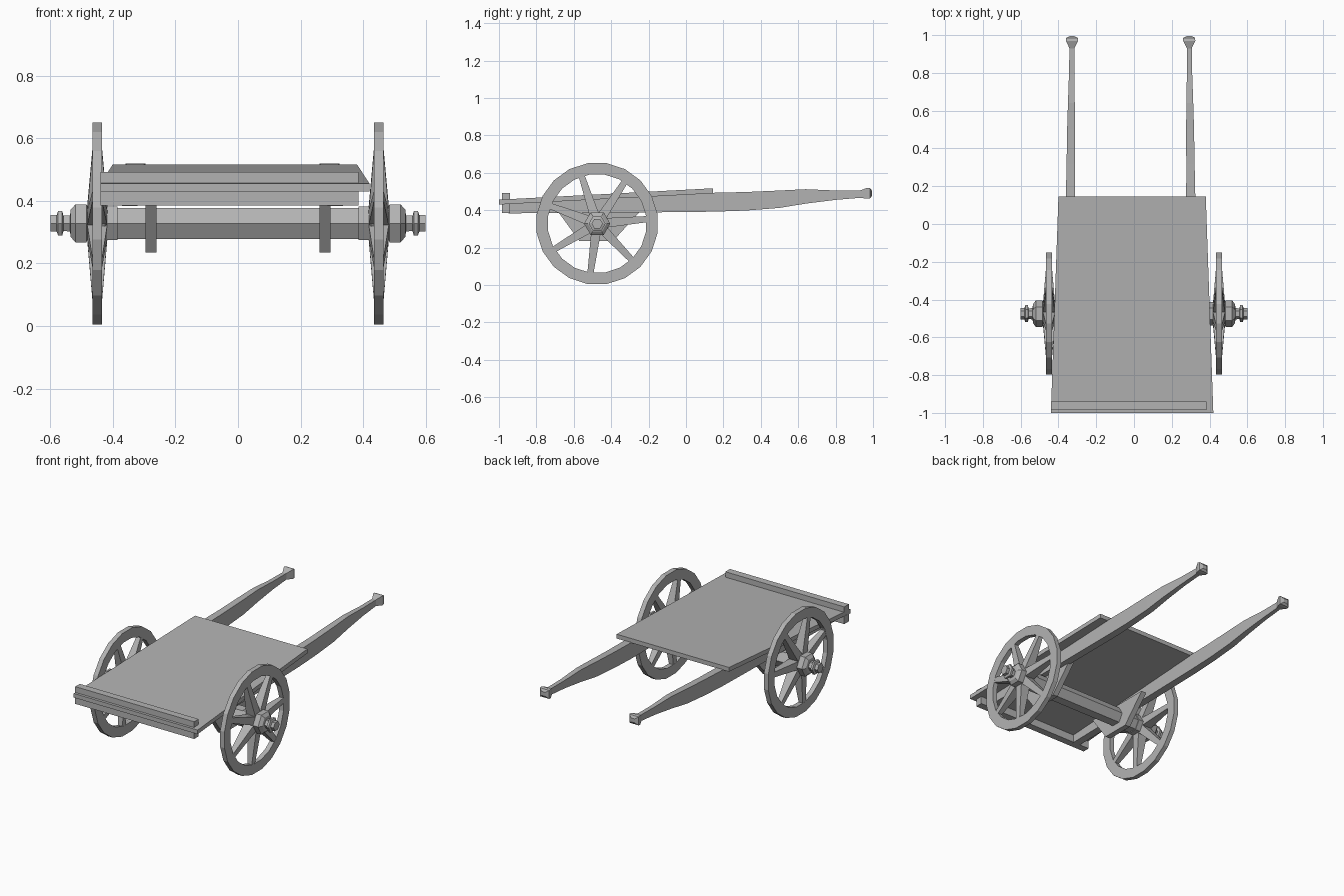
import bpy, bmesh
from math import sin, cos, pi, radians

if "Cube" in bpy.data.objects:
    bpy.data.objects.remove(bpy.data.objects["Cube"])

grey = bpy.data.materials.new("plain_grey")
grey.use_nodes = True
COLOUR = (0.45, 0.45, 0.45, 1)
grey.diffuse_color = COLOUR
grey.node_tree.nodes["Principled BSDF"].inputs["Base Color"].default_value = COLOUR

AXLE_Y, AXLE_Z = -0.475, 0.328
WHEEL_X = 0.45


def loft(name, rings, closed=False):
    """Bridge a list of equal-length point rings into a solid."""
    bm = bmesh.new()
    loops = [[bm.verts.new(p) for p in ring] for ring in rings]
    n = len(loops[0])
    pairs = list(zip(loops, loops[1:]))
    if closed:
        pairs.append((loops[-1], loops[0]))
    else:
        bm.faces.new(loops[0])
        bm.faces.new(loops[-1])
    for a, b in pairs:
        for i in range(n):
            j = (i + 1) % n
            bm.faces.new((a[i], a[j], b[j], b[i]))
    bmesh.ops.recalc_face_normals(bm, faces=bm.faces)
    mesh = bpy.data.meshes.new(name)
    bm.to_mesh(mesh)
    bm.free()
    mesh.materials.append(grey)
    obj = bpy.data.objects.new(name, mesh)
    bpy.context.collection.objects.link(obj)
    return obj


def section(y, x0, x1, z0, z1):
    """Rectangle across the y axis."""
    return [(x0, y, z0), (x1, y, z0), (x1, y, z1), (x0, y, z1)]


def box(name, x0, x1, y0, y1, z0, z1):
    return loft(name, [section(y0, x0, x1, z0, z1), section(y1, x0, x1, z0, z1)])


def polar(x, r, a, side=0.0):
    """Point at radius r and angle a about the axle, shifted sideways."""
    return (x, AXLE_Y + r * cos(a) - side * sin(a), AXLE_Z + r * sin(a) + side * cos(a))


def turned(name, profile, sides, closed=False):
    """Faceted shape turned about the axle from (x, radius) points."""
    rings = [[polar(x, r, 2 * pi * (i + 0.5) / sides + pi / 2) for i in range(sides)]
             for x, r in profile]
    return loft(name, rings, closed)


# Sloping tapered platform
loft("platform", [section(-1.0, -0.44, 0.42, 0.43, 0.456),
                  section(0.145, -0.40, 0.38, 0.49, 0.517)])

# Cross boards at the rear edge, above and below the platform
box("upper_cross_board", -0.44, 0.385, -0.985, -0.94, 0.45, 0.493)
box("lower_cross_board", -0.44, 0.385, -0.985, -0.94, 0.385, 0.434)

# Long shafts running under the platform and ending in knobbed grips
#         y, half width, bottom, top
shaft = [(-0.95, 0.024, 0.383, 0.435), (-0.2, 0.024, 0.388, 0.474),
         (0.15, 0.024, 0.392, 0.493), (0.32, 0.022, 0.398, 0.497),
         (0.5, 0.021, 0.412, 0.505), (0.64, 0.018, 0.435, 0.512),
         (0.8, 0.014, 0.455, 0.505), (0.93, 0.013, 0.466, 0.505),
         (0.97, 0.032, 0.461, 0.52), (0.985, 0.032, 0.464, 0.517),
         (0.995, 0.012, 0.478, 0.503)]
for name, s in (("left", 1), ("right", -1)):
    rings = []
    for y, w, z0, z1 in shaft:
        x = -0.018 + s * (0.32 - 0.01 * y)
        rings.append(section(y, x - w, x + w, z0, z1))
    loft(name + "_shaft", rings)

    # Trapezoid bracket carrying the axle
    outline = [(-0.69, 0.40), (-0.57, 0.235), (-0.39, 0.235), (-0.24, 0.40)]
    loft(name + "_bracket", [[(s * x, y, z) for y, z in outline] for x in (0.26, 0.295)])

    # Hub with stepped axle end
    hub = [(0.385, 0.062), (0.42, 0.062), (0.425, 0.07), (0.48, 0.06), (0.485, 0.07),
           (0.52, 0.07), (0.535, 0.05), (0.537, 0.03), (0.558, 0.028), (0.562, 0.045),
           (0.575, 0.045), (0.58, 0.03), (0.6, 0.03)]
    turned(name + "_hub", [(s * x, r) for x, r in hub], 6)

    # Rim
    rim = [(x, r) for x, r in ((-0.015, 0.265), (0.015, 0.265),
                               (0.015, 0.327), (-0.015, 0.327))]
    turned(name + "_wheel_rim", [(s * (WHEEL_X + x), r) for x, r in rim], 20, closed=True)

    # Tapering spokes
    count = 7
    for k in range(count):
        a = radians(108) + 2 * pi * k / count
        rings = []
        for r, w, t in ((0.04, 0.026, 0.033), (0.275, 0.016, 0.013)):
            rings.append([polar(s * (WHEEL_X + dx * t), r, a, d * w)
                          for dx, d in ((-1, -1), (1, -1), (1, 1), (-1, 1))])
        loft(f"{name}_spoke_{k + 1}", rings)

# Axle beam between the hubs
turned("axle", [(-0.39, 0.057), (0.39, 0.057)], 6)
